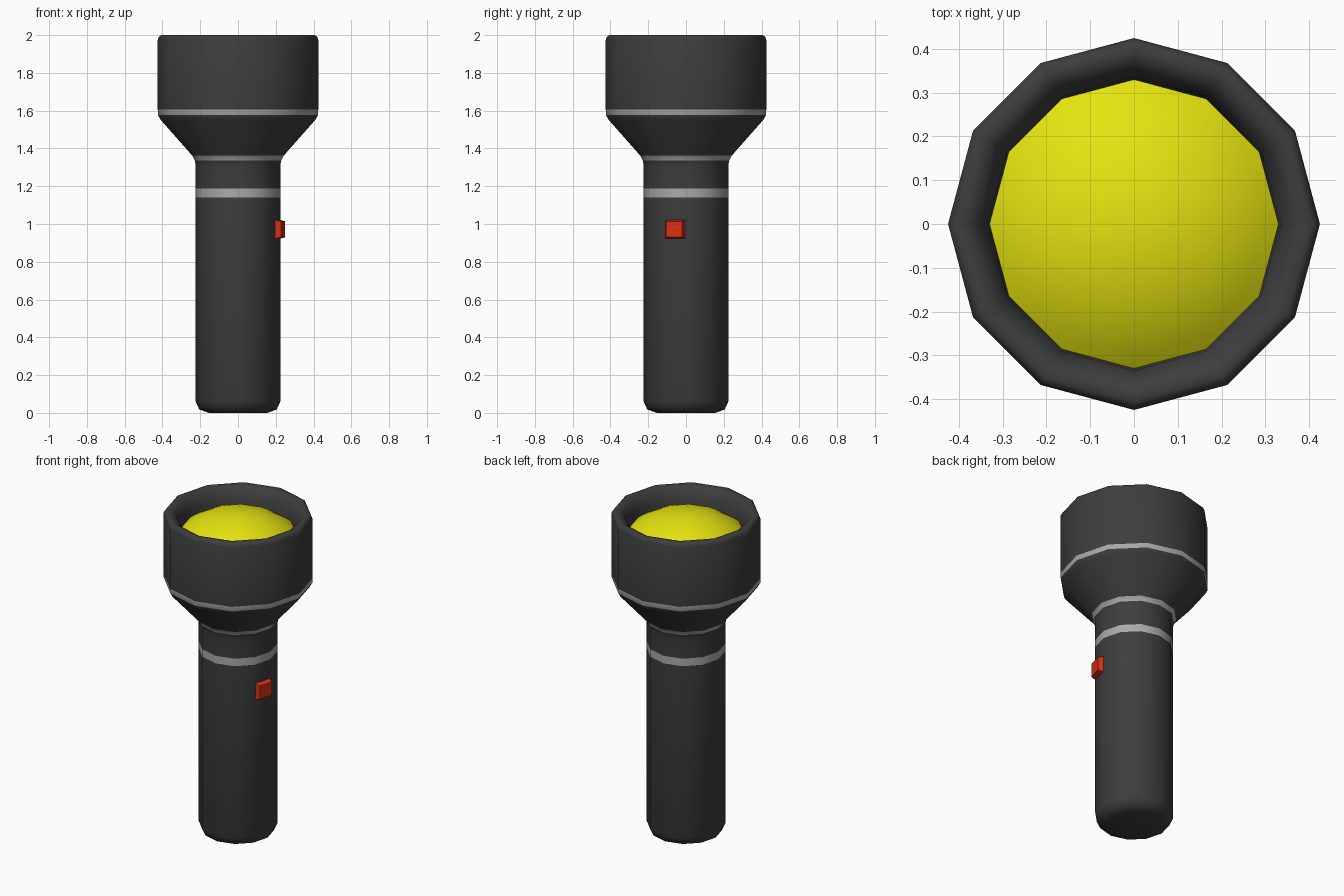
import bpy, bmesh, math
from mathutils import Matrix

if "Cube" in bpy.data.objects:
    bpy.data.objects.remove(bpy.data.objects["Cube"])

SIDES = 12


def material(name, r, g, b):
    m = bpy.data.materials.new(name)
    m.diffuse_color = (r, g, b, 1)
    m.use_nodes = True
    m.node_tree.nodes["Principled BSDF"].inputs["Base Color"].default_value = m.diffuse_color
    return m


black = material("charcoal", 0.047, 0.047, 0.047)
grey = material("silver_grey", 0.40, 0.40, 0.40)
yellow = material("lens_yellow", 0.78, 0.77, 0.005)
red = material("switch_red", 0.68, 0.03, 0.006)


def finish(name, bm, mats, smooth_angle=None):
    me = bpy.data.meshes.new(name)
    bmesh.ops.recalc_face_normals(bm, faces=bm.faces[:])
    bm.to_mesh(me)
    bm.free()
    for m in mats:
        me.materials.append(m)
    ob = bpy.data.objects.new(name, me)
    bpy.context.collection.objects.link(ob)
    if smooth_angle:
        bpy.ops.object.select_all(action='DESELECT')
        bpy.context.view_layer.objects.active = ob
        ob.select_set(True)
        bpy.ops.object.shade_smooth_by_angle(angle=math.radians(smooth_angle))
    return ob


def lathe(profile):
    """Twelve-sided turned shell from (radius, z) points, ends capped."""
    bm = bmesh.new()
    rings = []
    for r, z in profile:
        rings.append([bm.verts.new((r * math.cos(2 * math.pi * i / SIDES),
                                    r * math.sin(2 * math.pi * i / SIDES), z))
                      for i in range(SIDES)])
    for a, b in zip(rings, rings[1:]):
        for i in range(SIDES):
            j = (i + 1) % SIDES
            bm.faces.new((a[i], a[j], b[j], b[i]))
    bm.faces.new(rings[0])
    bm.faces.new(rings[-1])
    return bm


# Housing: handle, flared neck, head and rolled rim; stripes are bands of faces
bm = lathe([(0.155, 0), (0.205, 0.018), (0.224, 0.06),
            (0.224, 1.14), (0.224, 1.187),
            (0.224, 1.31), (0.229, 1.337), (0.243, 1.363),
            (0.41, 1.552), (0.423, 1.576), (0.425, 1.605),
            (0.425, 1.975), (0.418, 1.993), (0.405, 2.0), (0.38, 1.997),
            (0.355, 1.975), (0.335, 1.93), (0.328, 1.86)])
stripes = [(1.14, 1.187), (1.337, 1.363), (1.576, 1.605)]
for f in bm.faces:
    z = f.calc_center_median().z
    if any(lo < z < hi for lo, hi in stripes):
        f.material_index = 1
finish("flashlight_housing", bm, [black, grey], 50)

# Lens: shallow dome, a spherical cap inside the rim
R, edge = 0.52, 0.335
top = math.asin(edge / R)
cap = [(R * math.sin(top * k / 8), 2.0 - R + R * math.cos(top * k / 8))
       for k in range(8, 0, -1)]
cap[-1] = (cap[-1][0], 1.999)
finish("lens", lathe(cap), [yellow], 50)

# Switch: tapered button on the facet facing 15 degrees forward of +x
bm = bmesh.new()
bmesh.ops.create_cube(bm, size=1)
for v in bm.verts:
    outer = v.co.x > 0
    half_y, half_z = (0.044, 0.042) if outer else (0.056, 0.052)
    v.co = (0.247 if outer else 0.207,
            math.copysign(half_y, v.co.y),
            0.972 + math.copysign(half_z, v.co.z))
bm.transform(Matrix.Rotation(math.radians(-15), 4, 'Z'))
finish("switch_button", bm, [red])
